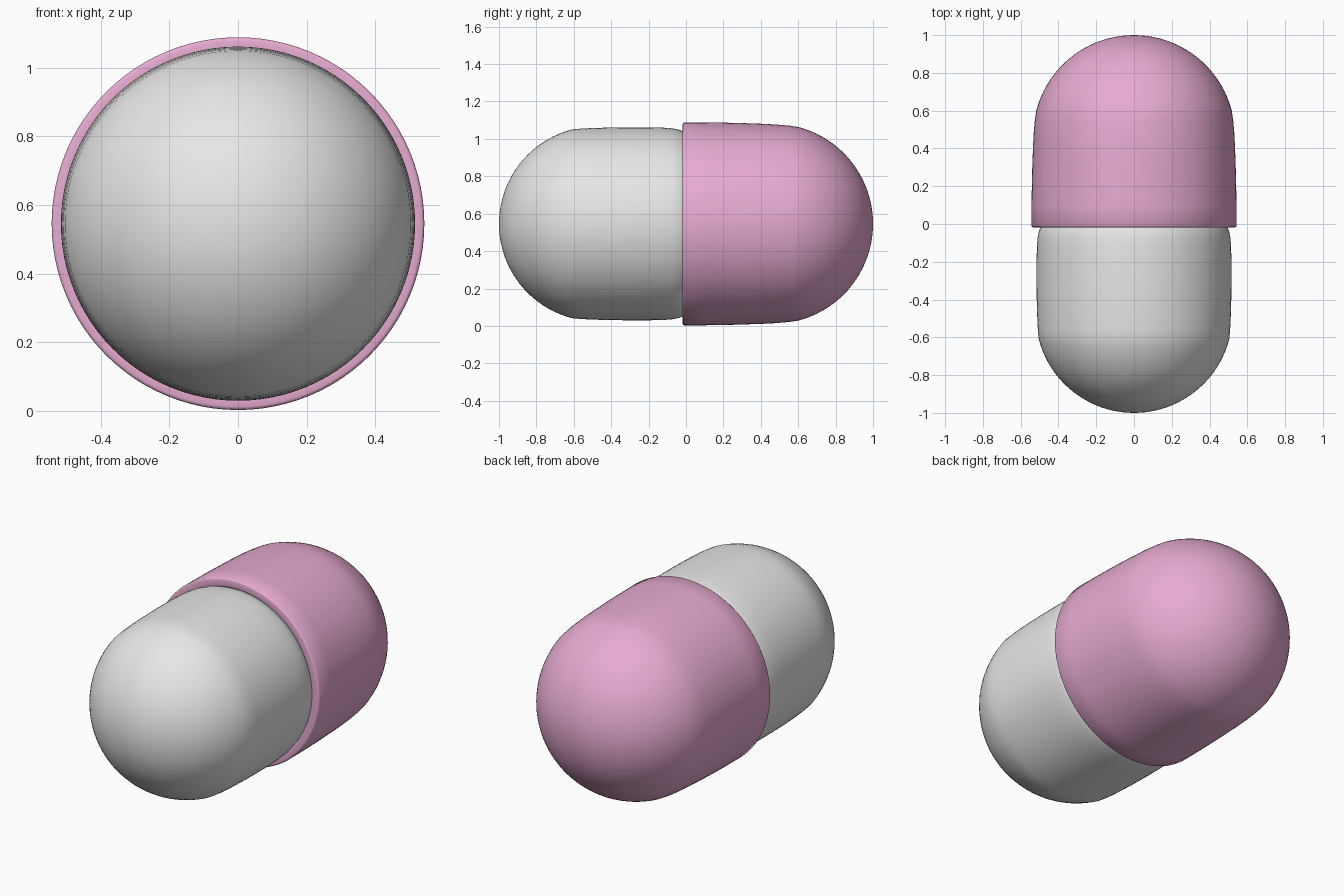
import bpy, bmesh, math

if "Cube" in bpy.data.objects:
    bpy.data.objects.remove(bpy.data.objects["Cube"])

AXIS_Z = 0.546
SEGMENTS = 96


def material(name, rgb):
    m = bpy.data.materials.new(name)
    m.diffuse_color = (*rgb, 1)
    m.use_nodes = True
    m.node_tree.nodes["Principled BSDF"].inputs["Base Color"].default_value = m.diffuse_color
    return m


def dome(tip, radius, start, steps=20):
    """Spherical cap points (y, r) from distance `start` out to the tip at `tip`."""
    centre = tip - radius
    a0 = math.acos((start - centre) / radius)
    return [(centre + radius * math.cos(a), radius * math.sin(a))
            for a in (a0 * (1 - i / steps) for i in range(steps + 1))]


def lathe(name, profile, sign, mat):
    """Spin a (y, r) profile round the capsule's y axis."""
    bm = bmesh.new()
    verts = [bm.verts.new((0, sign * y, r)) for y, r in profile]
    edges = [bm.edges.new(p) for p in zip(verts, verts[1:])]
    bmesh.ops.spin(bm, geom=verts + edges, cent=(0, 0, 0), axis=(0, 1, 0),
                   angle=math.tau, steps=SEGMENTS, use_duplicate=False)
    bmesh.ops.remove_doubles(bm, verts=bm.verts, dist=1e-5)
    bmesh.ops.recalc_face_normals(bm, faces=bm.faces)
    me = bpy.data.meshes.new(name)
    bm.to_mesh(me)
    bm.free()
    me.materials.append(mat)
    ob = bpy.data.objects.new(name, me)
    ob.location.z = AXIS_Z
    bpy.context.collection.objects.link(ob)
    bpy.ops.object.select_all(action='DESELECT')
    ob.select_set(True)
    bpy.context.view_layer.objects.active = ob
    bpy.ops.object.shade_smooth_by_angle(angle=math.radians(40))
    return ob


pink = material("pink", (0.80, 0.41, 0.64))
grey = material("light grey", (0.80, 0.80, 0.80))

# Outer cap: rounded lip, gently tapering wall, domed end
cap = [(0.03, 0.0), (0.03, 0.488), (-0.010, 0.490), (-0.016, 0.495),
       (-0.018, 0.502), (-0.018, 0.533), (-0.016, 0.539), (-0.010, 0.543),
       (0.10, 0.5425), (0.20, 0.541), (0.30, 0.5385), (0.40, 0.535),
       (0.48, 0.531), (0.55, 0.525)]
lathe("capsule_cap", cap + dome(1.0, 0.535, 0.6), 1, pink)

# Inner body: rounded shoulder tucked into the cap, then wall and domed end
body = [(-0.02, 0.0), (-0.02, 0.480), (0.0, 0.486), (0.02, 0.496), (0.04, 0.504),
        (0.07, 0.510), (0.12, 0.514), (0.20, 0.516), (0.30, 0.516),
        (0.40, 0.515), (0.50, 0.512), (0.56, 0.509)]
lathe("capsule_body", body + dome(1.0, 0.521, 0.61), -1, grey)
